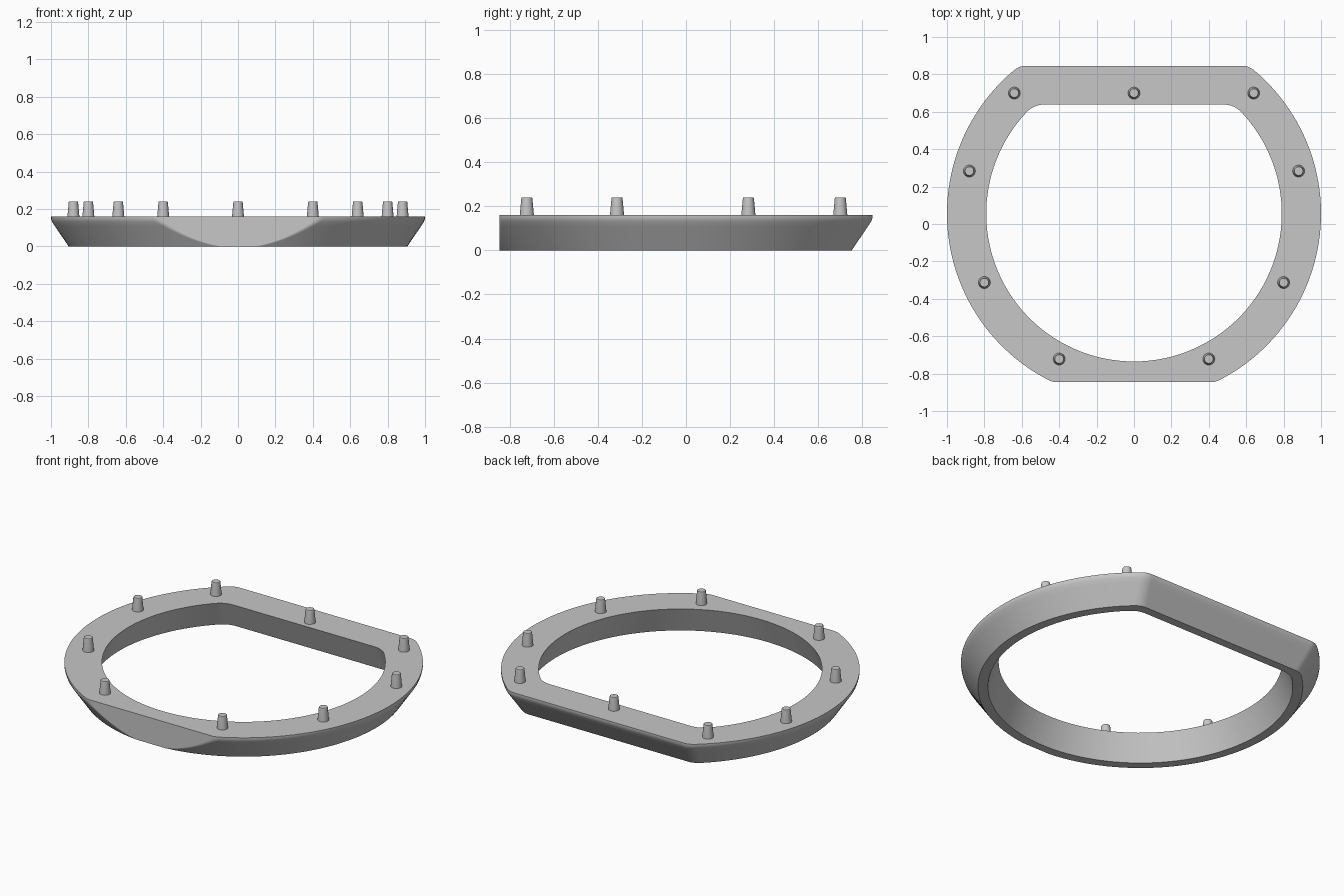
import bpy, bmesh
from math import sin, cos, pi, sqrt, atan2

cube = bpy.data.objects.get("Cube")
if cube:
    bpy.data.objects.remove(cube, do_unlink=True)

CENTRE_Y = 0.055
FRONT, BACK = -0.846, 0.846
TOP, BEND = 0.16, 0.132

grey = bpy.data.materials.new("plain grey")
grey.use_nodes = True
colour = (0.57, 0.57, 0.57, 1)
grey.diffuse_color = colour
grey.node_tree.nodes["Principled BSDF"].inputs["Base Color"].default_value = colour


def arc(cx, cy, r, a, b, n):
    return [(cx + r * cos(a + (b - a) * i / n), cy + r * sin(a + (b - a) * i / n))
            for i in range(n + 1)]


def outline(r, front, back, fillet):
    """Circle cut flat at front and back, with rounded corners."""
    fy, by = front + fillet, back - fillet
    fx = sqrt(max(0, (r - fillet) ** 2 - (fy - CENTRE_Y) ** 2))
    bx = sqrt(max(0, (r - fillet) ** 2 - (by - CENTRE_Y) ** 2))
    a, b = atan2(fy - CENTRE_Y, fx), atan2(by - CENTRE_Y, bx)
    half = (arc(fx, fy, fillet, -pi / 2, a, 6)
            + arc(0, CENTRE_Y, r, a, b, 48)[1:-1]
            + arc(bx, by, fillet, b, pi / 2, 8))
    return half + [(-x, y) for x, y in reversed(half)]


def finish(bm, name):
    bmesh.ops.remove_doubles(bm, verts=bm.verts, dist=0.00005)
    bmesh.ops.recalc_face_normals(bm, faces=bm.faces)
    mesh = bpy.data.meshes.new(name)
    bm.to_mesh(mesh)
    bm.free()
    mesh.materials.append(grey)
    obj = bpy.data.objects.new(name, mesh)
    bpy.context.collection.objects.link(obj)
    bpy.ops.object.select_all(action="DESELECT")
    obj.select_set(True)
    bpy.context.view_layer.objects.active = obj
    bpy.ops.object.shade_smooth_by_angle(angle=0.45)
    return obj


def skin(bm, loops, closed):
    """Join successive vertex loops with quads."""
    pairs = list(zip(loops, loops[1:])) + ([(loops[-1], loops[0])] if closed else [])
    for low, high in pairs:
        for i in range(len(low)):
            j = (i + 1) % len(low)
            bm.faces.new((low[i], low[j], high[j], high[i]))


# Frame: flared outer wall, soft bend into an upright lip, flared inner wall
bm = bmesh.new()
STEPS = 10
levels = [(i / STEPS) ** 2 for i in range(STEPS + 1)]
flare = [(0.094 - 0.089 * t, BEND * t) for t in levels] + [(0, 0.148), (0, TOP)]
sections = [(outline(1 - inset, FRONT, BACK - inset, 0.1), z) for inset, z in flare]
sections += [(outline(0.79, CENTRE_Y - 0.79, 0.639, 0.13), TOP),
             (outline(0.85, CENTRE_Y - 0.85, 0.70, 0.13), 0)]
skin(bm, [[bm.verts.new((x, y, z)) for x, y in pts] for pts, z in sections], True)
frame = finish(bm, "ring_frame")
weighted = frame.modifiers.new("flat faces", "WEIGHTED_NORMAL")
weighted.keep_sharp = True

# Tapered locating pegs
PEG_PROFILE = [(0.032, TOP - 0.005), (0.032, TOP), (0.025, 0.237), (0.023, 0.24)]


def peg(name, x, y):
    bm = bmesh.new()
    loops = [[bm.verts.new((px, py, z)) for px, py in arc(0, 0, r, 0, 2 * pi, 24)[:-1]]
             for r, z in PEG_PROFILE]
    skin(bm, loops, False)
    bm.faces.new(loops[-1])
    bm.faces.new(loops[0])
    finish(bm, name).location = (x, y, 0)


peg("back_middle_peg", 0, 0.70)
for name, x, y in [("back", 0.64, 0.70), ("rear_side", 0.88, 0.283),
                   ("front_side", 0.80, -0.313), ("front", 0.40, -0.722)]:
    peg(name + "_left_peg", x, y)
    peg(name + "_right_peg", -x, y)
